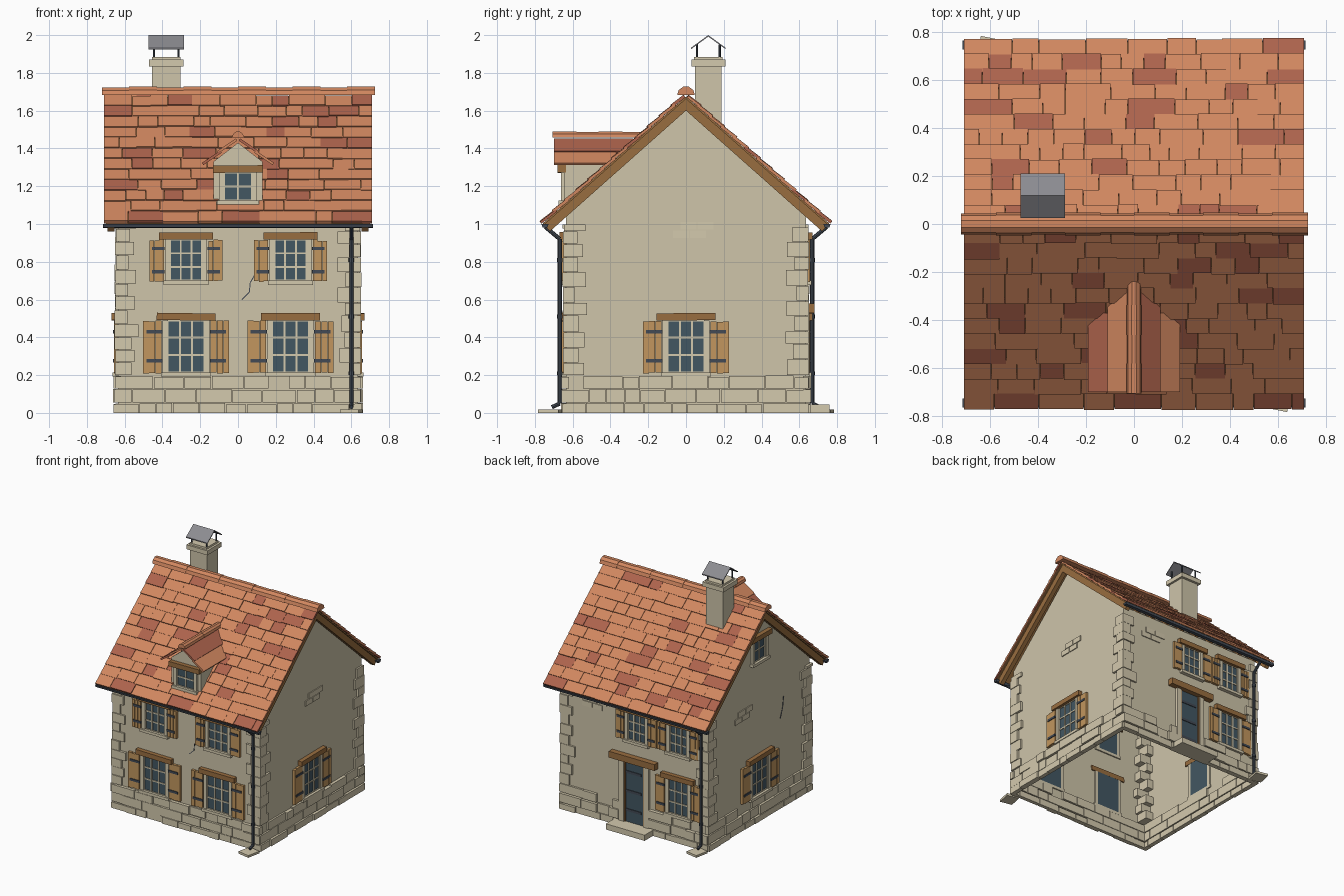
import bpy, bmesh, math, random
from mathutils import Matrix, Vector

random.seed(7)
if "Cube" in bpy.data.objects:
    bpy.data.objects.remove(bpy.data.objects["Cube"])

# Palette, given as display values and stored as linear
PALETTE = {
    "plaster": (.81, .77, .665), "stone": (.83, .79, .68), "tile_orange": (.82, .53, .375),
    "tile_red": (.68, .39, .30), "shutter_wood": (.76, .59, .37), "beam_wood": (.60, .43, .25),
    "glass": (.26, .34, .385), "iron": (.26, .29, .33), "zinc": (.55, .55, .57)}
NAMES = list(PALETTE)
MATS = []
for name, rgb in PALETTE.items():
    mat = bpy.data.materials.new(name)
    mat.use_nodes = True
    colour = [((c + .055) / 1.055) ** 2.4 for c in rgb] + [1]
    mat.diffuse_color = colour
    bsdf = mat.node_tree.nodes["Principled BSDF"]
    bsdf.inputs["Base Color"].default_value = colour
    bsdf.inputs["Roughness"].default_value = .9
    MATS.append(mat)

T = Matrix.Translation
ID = Matrix()
def rot(angle, axis):
    return Matrix.Rotation(angle, 4, axis)


class Part:
    """Collects coloured solids in one mesh object."""
    def __init__(self):
        self.bm = bmesh.new()

    def box(self, x, y, z, mat, m=ID):
        size = Matrix.Diagonal((x[1] - x[0], y[1] - y[0], z[1] - z[0], 1))
        mid = T(((x[0] + x[1]) / 2, (y[0] + y[1]) / 2, (z[0] + z[1]) / 2))
        new = bmesh.ops.create_cube(self.bm, size=1, matrix=m @ mid @ size)
        for f in {f for v in new["verts"] for f in v.link_faces}:
            f.material_index = NAMES.index(mat)

    def prism(self, profile, x0, x1, mat, m=ID, skip=()):
        """Extrude a y-z profile along x; skip lists open sides."""
        a, b = ([self.bm.verts.new(m @ Vector((x, *p))) for p in profile] for x in (x0, x1))
        faces = [a, b[::-1]]
        for i in range(len(a)):
            if i not in skip:
                faces.append([a[i - 1], b[i - 1], b[i], a[i]])
        made = [self.bm.faces.new(f) for f in faces]
        for f in made:
            f.material_index = NAMES.index(mat)
        bmesh.ops.recalc_face_normals(self.bm, faces=made)

    def rod(self, p, q, r, mat, sides=8):
        p, q = Vector(p), Vector(q)
        m = T((p + q) / 2) @ (q - p).to_track_quat("Z", "Y").to_matrix().to_4x4()
        new = bmesh.ops.create_cone(self.bm, cap_ends=True, segments=sides, radius1=r,
                                    radius2=r, depth=(q - p).length, matrix=m)
        for f in {f for v in new["verts"] for f in v.link_faces}:
            f.material_index = NAMES.index(mat)

    def finish(self, name):
        mesh = bpy.data.meshes.new(name)
        self.bm.to_mesh(mesh)
        self.bm.free()
        for mat in MATS:
            mesh.materials.append(mat)
        bpy.context.collection.objects.link(bpy.data.objects.new(name, mesh))


def spans(start, end, low, high):
    """Random run of neighbouring widths."""
    while start < end - .01:
        stop = start + random.uniform(low, high)
        if end - stop < low * .6:
            stop = end
        yield start, stop
        start = stop


HALF = .635
def wall(k):
    """Local frame of a wall: x along it, -y outward."""
    return rot(k * math.pi / 2, "Z") @ T((0, -HALF, 0))


# Plaster shell, open below
p = Part()
p.prism([(-HALF, 0), (-HALF, 1.045), (0, 1.62), (HALF, 1.045), (HALF, 0)], -HALF, HALF,
        "plaster", skip=(0,))
p.finish("house_walls")

# Rough stone footing
p = Part()
for k in range(4):
    runs = [(-.65, -.13), (.13, .65)] if k == 2 else [(-.65, .65)]
    for z0, z1 in ((0, .055), (.055, .13), (.13, .2)):
        for run in runs:
            for a, b in spans(*run, .08, .22):
                if z0 > .1 and random.random() < .2:
                    continue
                p.box((a + .002, b - .002), (-random.uniform(.012, .028), .015),
                      (z0, z1 - random.uniform(.002, .012)), "stone", wall(k))
p.finish("stone_footing")

# Alternating corner stones
p = Part()
for sx in (-1, 1):
    for sy in (-1, 1):
        z, i = .2, 0
        while z < .98:
            h = min(random.uniform(.065, .09), 1.0 - z)
            a, b = (.11, .07) if i % 2 else (.07, .11)
            a, b = a + random.uniform(-.01, .02), b + random.uniform(-.01, .02)
            out = .65 + random.uniform(-.004, .005)
            p.box(sorted((sx * out, sx * (out - a))), sorted((sy * out, sy * (out - b))),
                  (z, z + h - .003), "stone")
            z, i = z + h, i + 1
p.finish("corner_stones")


def window(name, m, u, z0, z1, w, shutter=0, cols=3, rows=3):
    """Glazed opening with stone surround, beam lintel and plank shutters."""
    p, m, h = Part(), m @ T((u, 0, 0)), w / 2
    p.box((-h, h), (-.004, .01), (z0, z1), "glass", m)
    for s in (-1, 1):
        p.box(sorted((s * (h - .002), s * (h + .026))), (-.018, .01), (z0, z1), "stone", m)
    for i in range(cols + 1):
        x = -h + w * i / cols
        p.box((x - .005, x + .005), (-.011, 0), (z0, z1), "stone", m)
    for i in range(rows + 1):
        z = z0 + (z1 - z0) * i / rows
        p.box((-h, h), (-.01, 0), (z - .005, z + .005), "stone", m)
    p.box((-h - .035, h + .035), (-.03, .01), (z0 - .022, z0), "stone", m)
    tilt = T((0, 0, z1)) @ rot(random.uniform(-.015, .015), "Y")
    p.box((-h - .058, h + .058), (-.034, .01), (0, .038), "beam_wood", m @ tilt)
    if shutter:
        for s in (-1, 1):
            plank = shutter / 3
            for i in range(3):
                a = h + .033 + i * plank
                p.box(sorted((s * a, s * (a + plank - .002))), (-.022, -.002),
                      (z0 - random.uniform(0, .006), z1 - random.uniform(0, .008)),
                      "shutter_wood", m)
            for t in (.22, .78):
                z = z0 + (z1 - z0) * t
                p.box(sorted((s * (h + .028), s * (h + .033 + shutter * .8))), (-.027, -.015),
                      (z - .009, z + .009), "iron", m)
    p.finish(name)


for side, u in (("right", -.275), ("left", .278)):
    window("front_ground_window_" + side, wall(0), u, .215, .49, .195, .1)
    window("front_upper_window_" + side, wall(0), u, .70, .918, .17, .078)
for k, side in ((1, "left"), (3, "right")):
    window("side_window_" + side, wall(k), 0, .215, .49, .195, .1)
window("gable_window", wall(3), 0, 1.27, 1.44, .14, cols=2, rows=2)
window("back_ground_window", wall(2), .385, .215, .49, .17, .08)
window("back_upper_window_right", wall(2), .385, .70, .918, .15, .072)
window("back_upper_window_left", wall(2), .02, .70, .918, .15, .072)

# Back door with strap hinges, surround and step
p, m = Part(), wall(2)
p.box((-.09, .09), (-.006, .012), (.045, .53), "glass", m)
for s in (-1, 1):
    p.box(sorted((s * .088, s * .13)), (-.02, .01), (.045, .53), "stone", m)
    p.box(sorted((s * .078, s * .09)), (-.013, .01), (.045, .53), "beam_wood", m)
for z in (.14, .29, .44):
    p.box((-.08, .06), (-.011, 0), (z - .01, z + .01), "iron", m)
p.box((-.2, .2), (-.045, .01), (.53, .58), "beam_wood", m)
p.box((-.17, .17), (-.125, .02), (0, .045), "stone", m)
p.finish("back_door")

# Exposed masonry patches and plaster cracks
p = Part()
for k, u, z in ((1, .03, .925), (3, -.2, .86), (2, -.36, .86)):
    for du, dz in ((-.1, 0), (-.01, 0), (-.06, .045), (.03, .045)):
        p.box((u + du, u + du + .085), (-.007, .002), (z + dz, z + dz + .041), "stone", wall(k))
for k, path in ((0, ((.02, .6), (.06, .64), (.065, .69), (.1, .75))),
                (3, ((.27, .7), (.3, .78), (.31, .86)))):
    for a, b in zip(path, path[1:]):
        length = math.dist(a, b)
        lean = rot(math.atan2(b[0] - a[0], b[1] - a[1]), "Y")
        p.box((-.0025, .0025), (-.003, .001), (0, length), "iron", wall(k) @ T((a[0], 0, a[1])) @ lean)
p.finish("weathering")

# Main roof: deck, barge boards, rafter tails and overlapping tiles
RUN, RISE, EAVE = .755, .67, 1.0
LENGTH, PITCH = math.hypot(RUN, RISE), math.atan2(RISE, RUN)
frame, tiles = Part(), Part()
for k in (0, 1):
    m = rot(k * math.pi, "Z") @ T((0, -RUN, EAVE)) @ rot(PITCH, "X")
    frame.box((-.7, .7), (0, LENGTH), (-.006, .004), "beam_wood", m)
    for s in (-1, 1):
        frame.box(sorted((s * .655, s * .69)), (0, LENGTH - .005), (-.052, 0), "beam_wood", m)
    for i in range(9):
        x = -.56 + .14 * i
        frame.box((x - .015, x + .015), (.015, .2), (-.04, 0), "beam_wood", m)
    step = LENGTH / 12
    for row in range(12):
        for a, b in spans(-.71, .71, .08, .2):
            tilt = T((0, row * step - random.uniform(0, .007), .012)) @ rot(-.07, "X")
            mat = "tile_red" if random.random() < .19 else "tile_orange"
            tiles.box((a + .001, b - .001), (0, min(step * 1.2, LENGTH - row * step)),
                      (-.004, random.uniform(.009, .014)), mat, m @ tilt)
frame.finish("roof_timbers")
tiles.finish("roof_tiles")


def half_round(r, z):
    return [(r * math.cos(math.pi * i / 5), z + r * math.sin(math.pi * i / 5)) for i in range(6)]


# Ridge caps
p = Part()
for i in range(10):
    x = -.72 + .144 * i
    p.prism(half_round(.044 + .003 * (i % 2), 1.682), x, x + .148, "tile_orange")
p.finish("ridge_caps")

# Gutters, downpipes and splash slabs
p = Part()
for k in (0, 1):
    m = rot(k * math.pi, "Z")
    p.prism([(-.765, 1.0), (-.76, .982), (-.735, .98), (-.727, 1.0)], -.715, .715, "iron", m)
    pts = [m @ Vector(v) for v in ((.6, -.745, .985), (.6, -.668, .92), (.6, -.668, .05), (.6, -.71, .03))]
    for a, b in zip(pts, pts[1:]):
        p.rod(a, b, .011, "iron")
    for z in (.2, .5, .8):
        p.rod(m @ Vector((.6, -.668, z)), m @ Vector((.6, -.668, z + .02)), .015, "iron")
    p.box((-.05, .05), (-.055, .055), (0, .018), "stone", m @ T((.6, -.72, 0)) @ rot(-.2, "Z"))
p.finish("rainwater_pipes")

# Dormer body, roof and window; profiles here run along y
ALONG_Y = rot(-math.pi / 2, "Z")
p = Part()
p.prism([(-.13, 1.1), (-.13, 1.33), (0, 1.43), (.13, 1.33), (.13, 1.1)], .3, .645, "plaster", ALONG_Y)
for s, outer, inner in ((-1, "tile_red", "tile_orange"), (1, "tile_orange", "tile_red")):
    m = T((0, 0, 1.437)) @ rot(s * .6, "Y")
    p.box(sorted((s * .105, s * .222)), (-.70, -.37), (0, .014), outer, m)
    p.box(sorted((0, s * .12)), (-.70, -.28), (.006, .02), inner, m)
for i in range(4):
    a = .215 + .122 * i
    p.prism(half_round(.03 + .002 * (i % 2), 1.458), a, a + .125, "tile_orange", ALONG_Y)
p.finish("dormer")
window("dormer_window", T((0, -.645, 0)), 0, 1.125, 1.272, .15, cols=2, rows=2)

# Chimney with collar and metal cowl
p, m = Part(), T((-.38, .118, 0))
p.box((-.075, .075), (-.07, .07), (1.45, 1.85), "plaster", m)
p.box((-.092, .092), (-.09, .09), (1.835, 1.87), "stone", m)
p.box((-.075, .075), (-.075, .075), (1.87, 1.885), "stone", m)
for sx in (-1, 1):
    for sy in (-1, 1):
        p.rod(m @ Vector((sx * .065, sy * .06, 1.88)), m @ Vector((sx * .065, sy * .06, 1.95)), .006, "iron", 6)
p.prism([(-.092, 1.925), (0, 1.992), (.092, 1.925), (.092, 1.933), (0, 2.0), (-.092, 1.933)],
        -.093, .093, "zinc", m)
p.finish("chimney")
